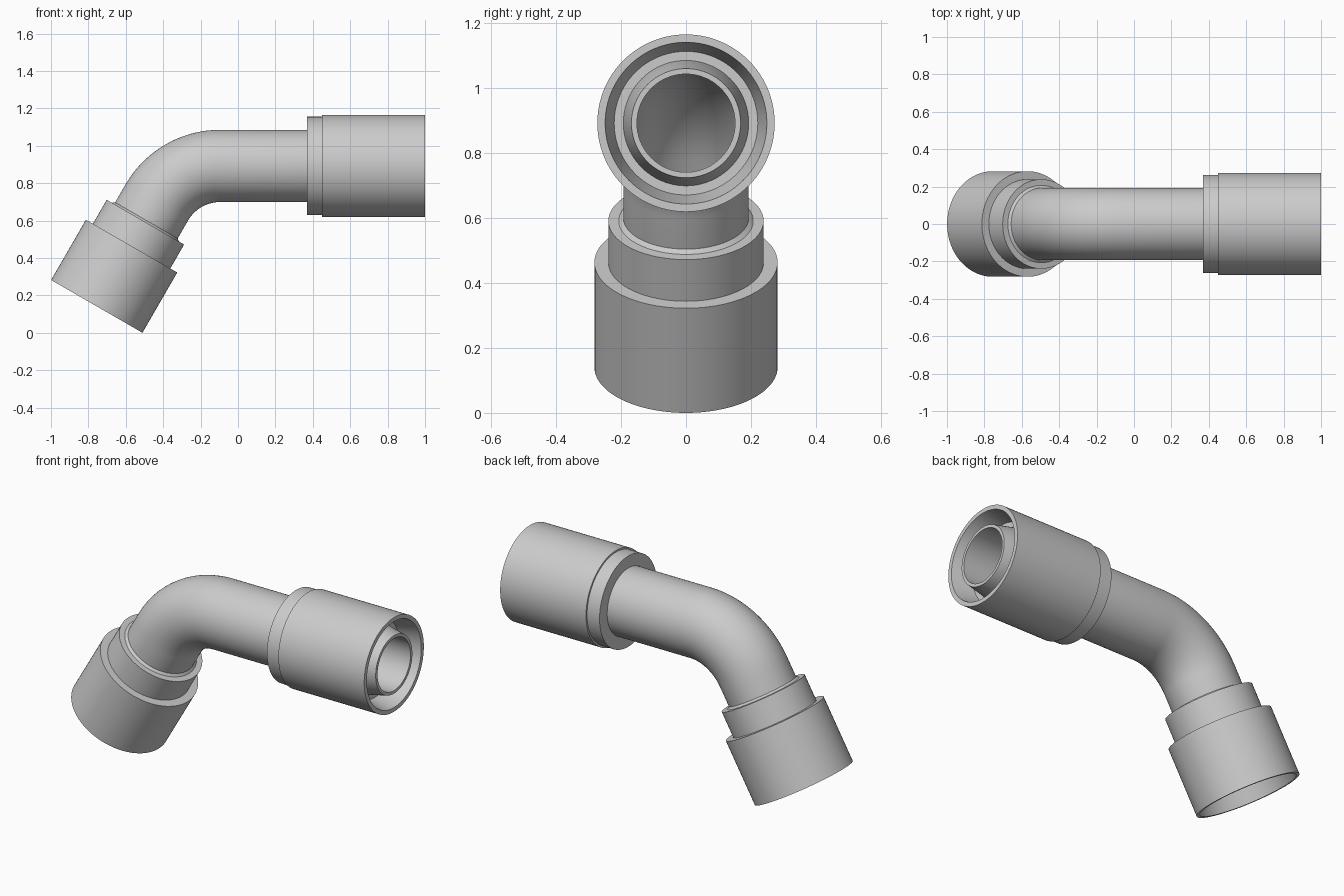
import bpy, bmesh, math
from mathutils import Vector

cube = bpy.data.objects.get("Cube")
if cube:
    bpy.data.objects.remove(cube)

steel = bpy.data.materials.new("grey_steel")
steel.use_nodes = True
GREY = (0.6, 0.6, 0.6, 1)
steel.diffuse_color = GREY
steel.node_tree.nodes["Principled BSDF"].inputs["Base Color"].default_value = GREY

# Centre line: slanted leg, bend, level leg
SIDES = 96
ANGLE = math.radians(60)
BEND_R = 0.392
START = Vector((-0.755, 0, 0.141))
SLANT = Vector((math.cos(ANGLE), 0, math.sin(ANGLE)))
LEG = 0.641
ARC = BEND_R * ANGLE
BEND_END = Vector((-0.095, 0, 0.892))
PIVOT = BEND_END - Vector((0, 0, BEND_R))
TOTAL = LEG + ARC + 1 - BEND_END.x


def centre_line(s):
    """Point and direction at distance s from the lower end."""
    if s <= LEG:
        return START + SLANT * s, SLANT
    if s >= LEG + ARC:
        return BEND_END + Vector((s - LEG - ARC, 0, 0)), Vector((1, 0, 0))
    a = ANGLE - (s - LEG) / BEND_R
    return (PIVOT + BEND_R * Vector((-math.sin(a), 0, math.cos(a))),
            Vector((math.cos(a), 0, math.sin(a))))


def sweep(name, profile):
    """Closed loop of (distance, radius) turned about the centre line."""
    bm = bmesh.new()
    rings = []
    for s, r in profile:
        point, along = centre_line(s)
        side = Vector((0, 1, 0))
        up = along.cross(side)
        ring = []
        for i in range(SIDES):
            t = math.tau * i / SIDES
            ring.append(bm.verts.new(point + r * (side * math.cos(t) + up * math.sin(t))))
        rings.append(ring)
    for k, ring in enumerate(rings):
        after = rings[(k + 1) % len(rings)]
        for i in range(SIDES):
            j = (i + 1) % SIDES
            bm.faces.new((ring[i], ring[j], after[j], after[i]))
    bmesh.ops.recalc_face_normals(bm, faces=bm.faces)
    mesh = bpy.data.meshes.new(name)
    bm.to_mesh(mesh)
    bm.free()
    mesh.materials.append(steel)
    obj = bpy.data.objects.new(name, mesh)
    bpy.context.collection.objects.link(obj)
    bpy.ops.object.select_all(action="DESELECT")
    obj.select_set(True)
    bpy.context.view_layer.objects.active = obj
    bpy.ops.object.shade_smooth_by_angle(angle=math.radians(20))
    return obj


# Bent hollow tube with a tapered sealing nose at each end
TUBE, BORE, NOSE = 0.193, 0.151, 0.168
STEPS = 28
bend = [LEG + ARC * i / STEPS for i in range(STEPS + 1)]
outer = [(0.1, NOSE), (0.22, TUBE)] + [(s, TUBE) for s in bend]
outer += [(TOTAL - 0.12, TUBE), (TOTAL, NOSE)]
inner = [(TOTAL, BORE)] + [(s, BORE) for s in reversed(bend)] + [(0.1, BORE)]
sweep("bent_tube", outer + inner)

# Lower nut with its narrower collar and a small weld flare
sweep("lower_nut", [
    (0, 0.265), (0, 0.282), (0.372, 0.282), (0.372, 0.239), (0.52, 0.239),
    (0.52, 0.207), (0.533, 0.19), (0.22, 0.19), (0.22, 0.225)])

# Upper nut with its collar and a tapered mouth
END = TOTAL
sweep("upper_nut", [
    (END, 0.249), (END, 0.273), (END - 0.55, 0.273), (END - 0.55, 0.263),
    (END - 0.63, 0.263), (END - 0.63, 0.19), (END - 0.12, 0.19),
    (END - 0.12, 0.221)])
